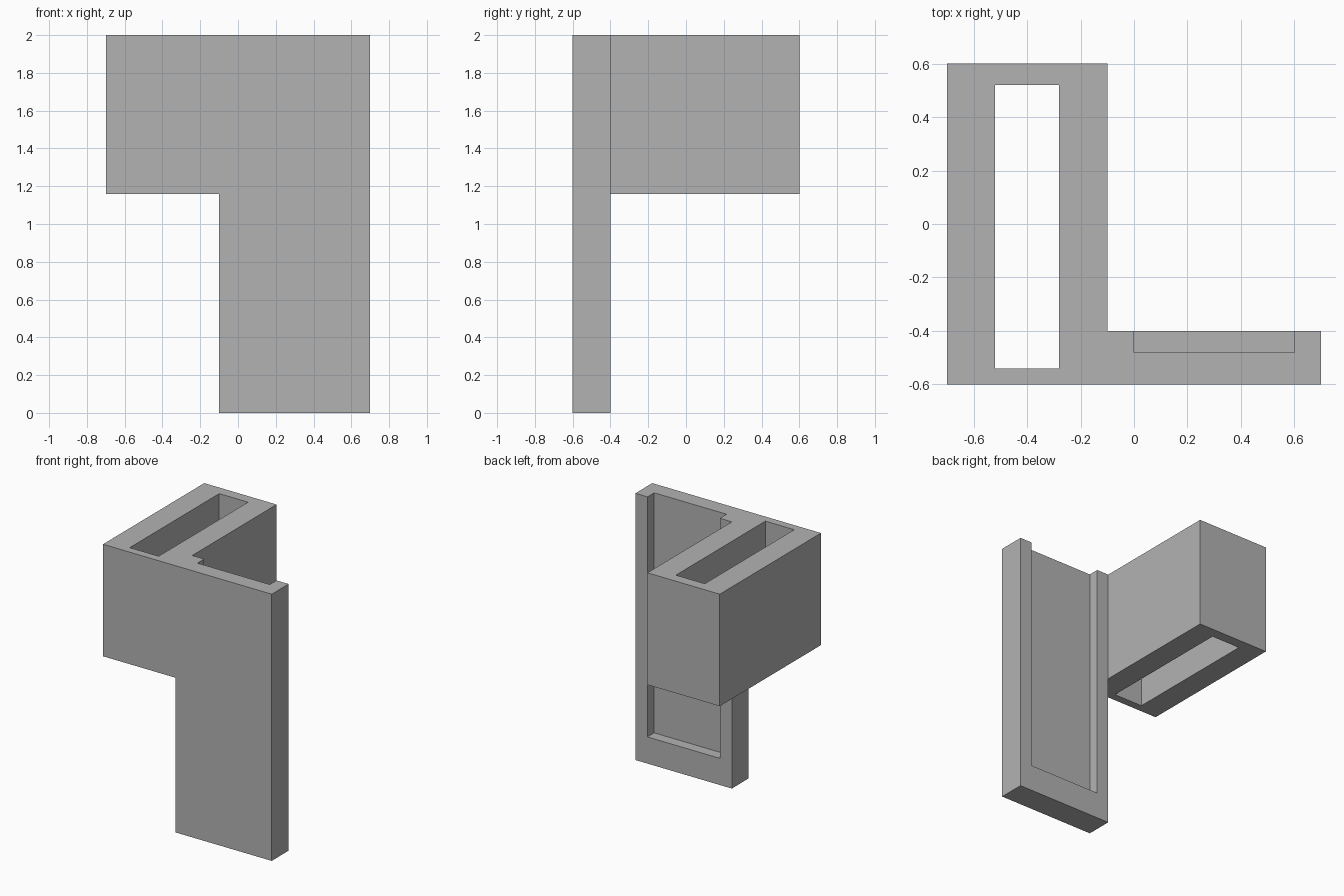
import bpy
import bmesh
from mathutils import Vector

default = bpy.data.objects.get("Cube")
if default:
    bpy.data.objects.remove(default, do_unlink=True)

# Single flat colour
GREY = (0.45, 0.45, 0.45, 1.0)
grey = bpy.data.materials.new("plain grey")
grey.use_nodes = True
grey.diffuse_color = GREY
grey.node_tree.nodes["Principled BSDF"].inputs["Base Color"].default_value = GREY


def block(name, low, high):
    """Axis-aligned box between two corners."""
    low, high = Vector(low), Vector(high)
    bm = bmesh.new()
    bmesh.ops.create_cube(bm, size=1)
    for v in bm.verts:
        v.co = (low + high) / 2 + v.co * (high - low)
    mesh = bpy.data.meshes.new(name)
    bm.to_mesh(mesh)
    bm.free()
    mesh.materials.append(grey)
    obj = bpy.data.objects.new(name, mesh)
    bpy.context.collection.objects.link(obj)
    return obj


def combine(target, other, operation):
    """Apply an exact boolean and remove the helper block."""
    mod = target.modifiers.new(operation.lower(), 'BOOLEAN')
    mod.operation = operation
    mod.solver = 'EXACT'
    mod.object = other
    bpy.context.view_layer.update()
    graph = bpy.context.evaluated_depsgraph_get()
    result = bpy.data.meshes.new_from_object(target.evaluated_get(graph))
    target.modifiers.clear()
    target.data = result
    bpy.data.objects.remove(other, do_unlink=True)


# Tall face plate joined to the rearward sleeve
bracket = block("bracket", (-0.1, -0.6, 0), (0.7, -0.4, 2))
sleeve = block("sleeve", (-0.7, -0.6, 1.16), (-0.1, 0.6, 2))
combine(bracket, sleeve, 'UNION')

# Vertical slot through the sleeve
slot = block("slot_cutter", (-0.52, -0.54, 1), (-0.28, 0.52, 2.2))
combine(bracket, slot, 'DIFFERENCE')

# Shallow recess in the back of the plate, open at the top
recess = block("recess_cutter", (0, -0.48, 0.2), (0.6, -0.3, 2.2))
combine(bracket, recess, 'DIFFERENCE')

# Merge coplanar faces left by the cuts
bm = bmesh.new()
bm.from_mesh(bracket.data)
bmesh.ops.remove_doubles(bm, verts=bm.verts, dist=0.0001)
bmesh.ops.recalc_face_normals(bm, faces=bm.faces)
bm.to_mesh(bracket.data)
bm.free()
